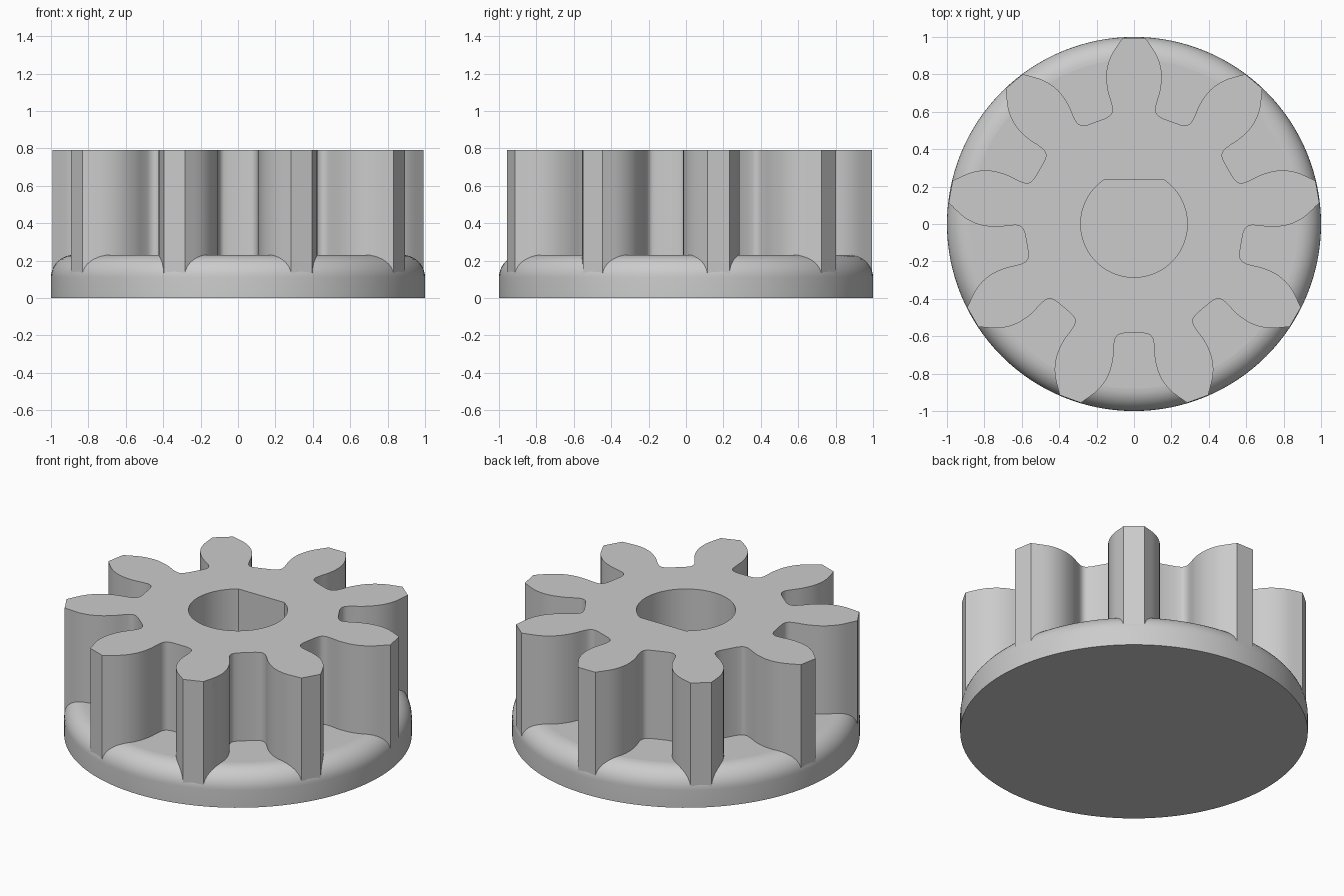
import bpy, bmesh
from math import sin, cos, pi, sqrt, radians, asin
from mathutils import Vector, Matrix

cube = bpy.data.objects.get("Cube")
if cube:
    bpy.data.objects.remove(cube, do_unlink=True)

TEETH = 9
HEIGHT, DISC_TOP, FILLET = 0.79, 0.23, 0.12
BORE_R, BORE_FLAT = 0.285, 0.235

grey = bpy.data.materials.new("plain grey")
grey.use_nodes = True
grey.diffuse_color = (0.6, 0.6, 0.6, 1)
grey.node_tree.nodes["Principled BSDF"].inputs["Base Color"].default_value = (0.6, 0.6, 0.6, 1)


def finish(bm, name):
    """Turn the bmesh into a smooth-shaded object with flat caps."""
    bmesh.ops.recalc_face_normals(bm, faces=bm.faces)
    mesh = bpy.data.meshes.new(name)
    bm.to_mesh(mesh)
    bm.free()
    mesh.materials.append(grey)
    ob = bpy.data.objects.new(name, mesh)
    bpy.context.collection.objects.link(ob)
    bpy.ops.object.select_all(action='DESELECT')
    ob.select_set(True)
    bpy.context.view_layer.objects.active = ob
    bpy.ops.object.shade_smooth_by_angle(angle=radians(30))
    for p in mesh.polygons:
        if abs(p.normal.z) > 0.999:
            p.use_smooth = False
    return ob


def smooth_path(pts, steps=4):
    """Catmull-Rom curve through the points."""
    ext = [2 * pts[0] - pts[1]] + pts + [2 * pts[-1] - pts[-2]]
    out = []
    for a, b, c, d in zip(ext, ext[1:], ext[2:], ext[3:]):
        for i in range(steps):
            t = i / steps
            out.append(0.5 * (2 * b + (c - a) * t + (2 * a - 5 * b + 4 * c - d) * t * t
                              + (3 * b - a - 3 * c + d) * t ** 3))
    return out + [pts[-1]]


def add_loop(bm, pts):
    verts = [bm.verts.new((p.x, p.y, 0.06)) for p in pts]
    return [bm.edges.new((v, verts[i - 1])) for i, v in enumerate(verts)]


# Base disc with a rounded upper rim
bm = bmesh.new()
bmesh.ops.create_cone(bm, cap_ends=True, segments=128, radius1=1, radius2=1, depth=DISC_TOP,
                      matrix=Matrix.Translation((0, 0, DISC_TOP / 2)))
rim = [e for e in bm.edges if all(v.co.z > DISC_TOP / 2 for v in e.verts)]
bmesh.ops.bevel(bm, geom=rim, offset=FILLET, segments=10, profile=0.5, affect='EDGES')
finish(bm, "base_disc")

# Half of one valley between teeth: root, fillet, flank, tip corner
half = smooth_path([Vector(p) for p in (
    (0.05, -0.583), (0.082, -0.591), (0.1, -0.612), (0.107, -0.65), (0.113, -0.727),
    (0.139, -0.813), (0.193, -0.888), (0.284, -0.956))])
valley = [Vector((-p.x, p.y)) for p in reversed(half)] + half
outline = []
for k in range(TEETH):
    turn = Matrix.Rotation(2 * pi * k / TEETH, 2)
    outline += [turn @ p for p in valley]

# D-shaped bore, flat towards the back
start = asin(BORE_FLAT / BORE_R)
sweep = pi + 2 * start
bore = [Vector((BORE_R * cos(start - sweep * i / 56), BORE_R * sin(start - sweep * i / 56)))
        for i in range(57)]

# Toothed gear extruded out of the disc
bm = bmesh.new()
edges = add_loop(bm, outline) + add_loop(bm, bore)
bmesh.ops.triangle_fill(bm, use_beauty=True, edges=edges, normal=(0, 0, 1))
extruded = bmesh.ops.extrude_face_region(bm, geom=bm.faces[:], use_keep_orig=True)
top = [g for g in extruded["geom"] if isinstance(g, bmesh.types.BMVert)]
bmesh.ops.translate(bm, verts=top, vec=(0, 0, HEIGHT - 0.06))
finish(bm, "toothed_gear")
